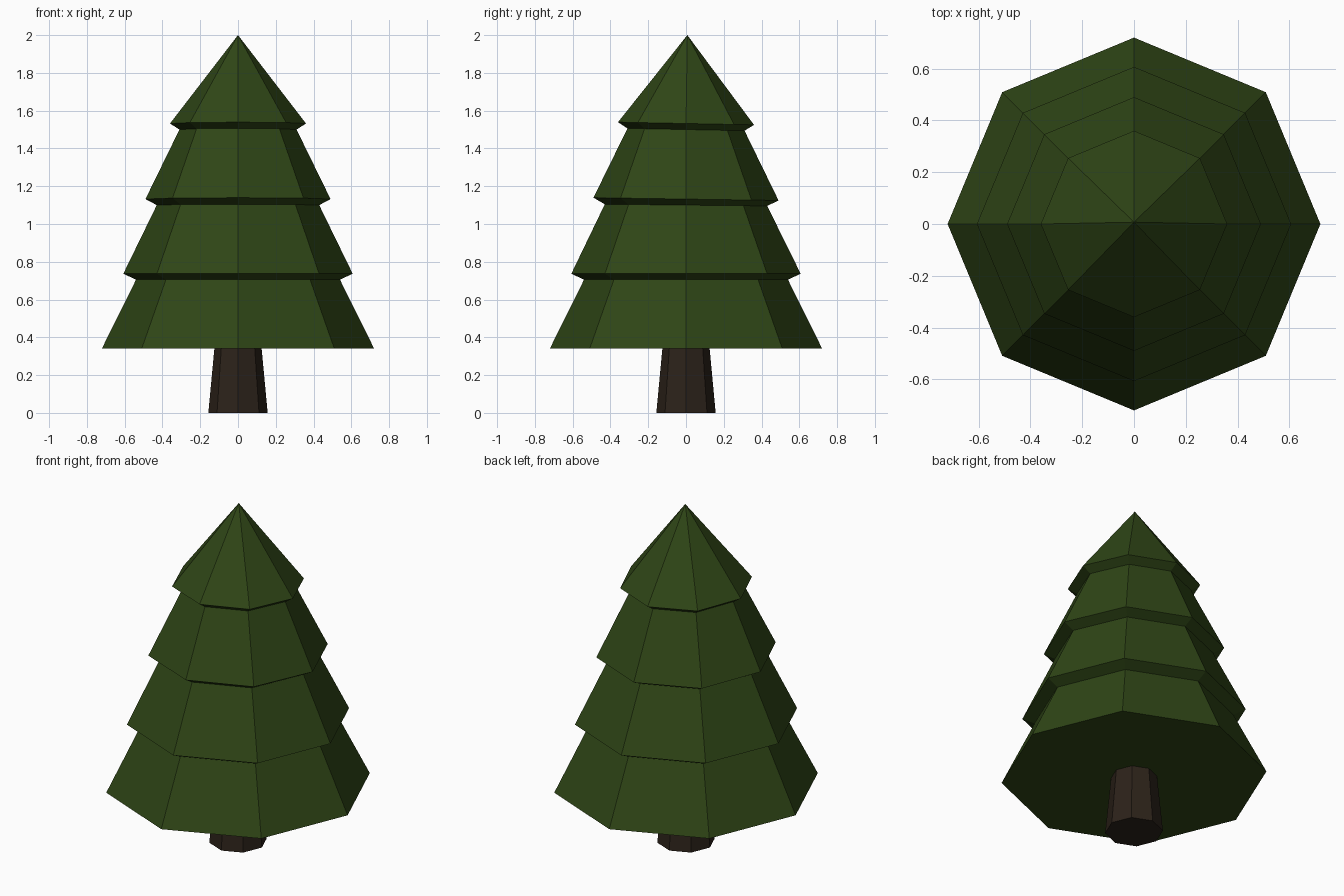
import bpy, bmesh, math

if "Cube" in bpy.data.objects:
    bpy.data.objects.remove(bpy.data.objects["Cube"])

SIDES = 8


def material(name, color):
    m = bpy.data.materials.new(name)
    m.diffuse_color = color
    m.use_nodes = True
    m.node_tree.nodes["Principled BSDF"].inputs["Base Color"].default_value = m.diffuse_color
    return m


def stack_rings(name, rings, mat, tip=None):
    """Join octagon rings (radius, height, lean) into a closed solid."""
    bm = bmesh.new()
    loops = []
    for r, z, lean in rings:
        loop = []
        for i in range(SIDES):
            a = math.tau * i / SIDES
            y = r * math.sin(a)
            loop.append(bm.verts.new((r * math.cos(a), y, z - lean * y)))
        loops.append(loop)
    for low, high in zip(loops, loops[1:]):
        for i in range(SIDES):
            j = (i + 1) % SIDES
            bm.faces.new((low[i], low[j], high[j], high[i]))
    bm.faces.new(loops[0][::-1])
    if tip:
        top = bm.verts.new(tip)
        for i in range(SIDES):
            bm.faces.new((loops[-1][i], loops[-1][(i + 1) % SIDES], top))
    else:
        bm.faces.new(loops[-1])
    bmesh.ops.recalc_face_normals(bm, faces=bm.faces)
    mesh = bpy.data.meshes.new(name)
    bm.to_mesh(mesh)
    bm.free()
    mesh.materials.append(mat)
    obj = bpy.data.objects.new(name, mesh)
    bpy.context.collection.objects.link(obj)
    return obj


green = material("needles", (0.028, 0.06, 0.008, 1))
brown = material("bark", (0.025, 0.016, 0.01, 1))

# Tapered trunk
stack_rings("trunk", [(0.157, 0, 0), (0.125, 0.342, 0)], brown)

# Four foliage tiers: each narrows, then steps out to the next lip
foliage = [
    (0.72, 0.342, 0), (0.54, 0.705, 0),
    (0.607, 0.737, 0), (0.43, 1.10, 0.01),
    (0.49, 1.132, 0.015), (0.31, 1.50, 0.02),
    (0.36, 1.532, 0.02),
]
stack_rings("foliage", foliage, green, tip=(0, 0.007, 2.0))
